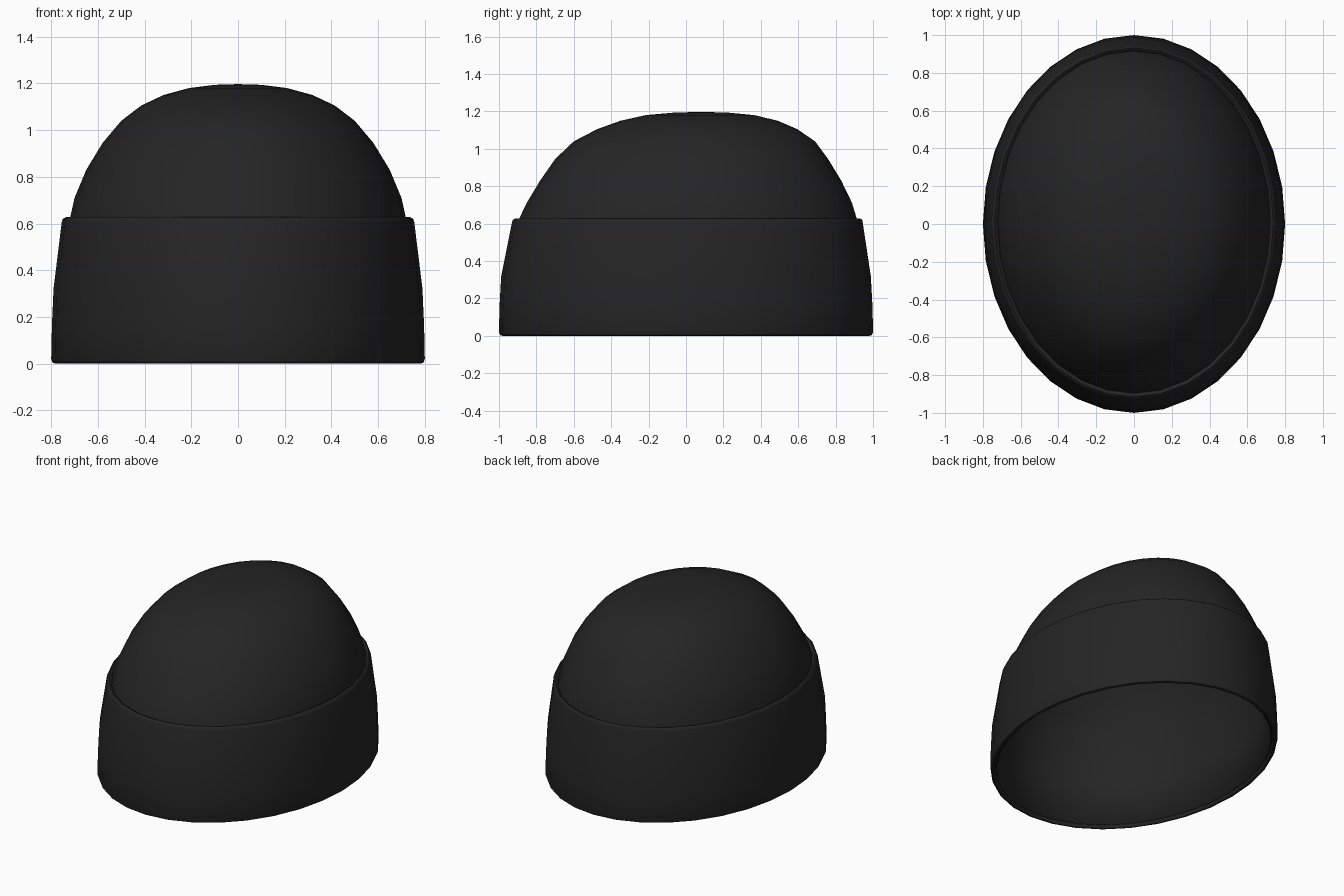
import bpy
import bmesh
from math import sin, cos, tau, radians

SEGMENTS = 32

cube = bpy.data.objects.get("Cube")
if cube:
    bpy.data.objects.remove(cube, do_unlink=True)

black_wool = bpy.data.materials.new("black_wool")
black_wool.use_nodes = True
colour = (0.018, 0.018, 0.018, 1)
black_wool.diffuse_color = colour
shader = black_wool.node_tree.nodes["Principled BSDF"]
shader.inputs["Base Color"].default_value = colour
shader.inputs["Roughness"].default_value = 0.9


def loft(name, rings, pole=None, closed=False):
    """Skin oval rings given as (z, half width, half depth, y centre)."""
    bm = bmesh.new()
    loops = []
    for z, rx, ry, cy in rings:
        angles = [tau * i / SEGMENTS for i in range(SEGMENTS)]
        loops.append([bm.verts.new((rx * cos(a), cy + ry * sin(a), z)) for a in angles])
    pairs = list(zip(loops, loops[1:]))
    if closed:
        pairs.append((loops[-1], loops[0]))
    for low, high in pairs:
        for i in range(SEGMENTS):
            j = (i + 1) % SEGMENTS
            bm.faces.new((low[i], low[j], high[j], high[i]))
    if pole:
        tip = bm.verts.new(pole)
        for i in range(SEGMENTS):
            bm.faces.new((loops[-1][i], loops[-1][(i + 1) % SEGMENTS], tip))
    bmesh.ops.recalc_face_normals(bm, faces=bm.faces)
    mesh = bpy.data.meshes.new(name)
    bm.to_mesh(mesh)
    bm.free()
    mesh.materials.append(black_wool)
    obj = bpy.data.objects.new(name, mesh)
    bpy.context.collection.objects.link(obj)
    bpy.ops.object.select_all(action="DESELECT")
    obj.select_set(True)
    bpy.context.view_layer.objects.active = obj
    bpy.ops.object.shade_smooth_by_angle(angle=radians(50))
    return obj


# Crown: hollow dome leaning back slightly, running down inside the cuff
crown = loft("crown", [
    (0.02, 0.78, 0.98, 0),
    (0.32, 0.77, 0.97, 0),
    (0.62, 0.72, 0.905, 0.01),
    (0.71, 0.70, 0.87, 0.018),
    (0.83, 0.65, 0.805, 0.025),
    (0.945, 0.58, 0.73, 0.03),
    (1.04, 0.50, 0.645, 0.045),
    (1.105, 0.415, 0.535, 0.06),
    (1.15, 0.32, 0.42, 0.07),
    (1.18, 0.21, 0.29, 0.075),
    (1.194, 0.10, 0.14, 0.08),
], pole=(0, 0.08, 1.197))
shell = crown.modifiers.new("thickness", "SOLIDIFY")
shell.thickness = 0.02
shell.offset = -1

# Folded cuff: thick band with rounded rims
loft("cuff", [
    (0.012, 0.768, 0.968, 0),
    (0, 0.78, 0.98, 0),
    (0.004, 0.794, 0.994, 0),
    (0.02, 0.80, 1.0, 0),
    (0.16, 0.797, 0.997, 0),
    (0.32, 0.79, 0.988, 0),
    (0.605, 0.755, 0.938, 0.007),
    (0.62, 0.75, 0.934, 0.008),
    (0.627, 0.738, 0.924, 0.009),
    (0.62, 0.725, 0.91, 0.01),
    (0.60, 0.715, 0.90, 0.01),
    (0.32, 0.76, 0.96, 0),
], closed=True)
